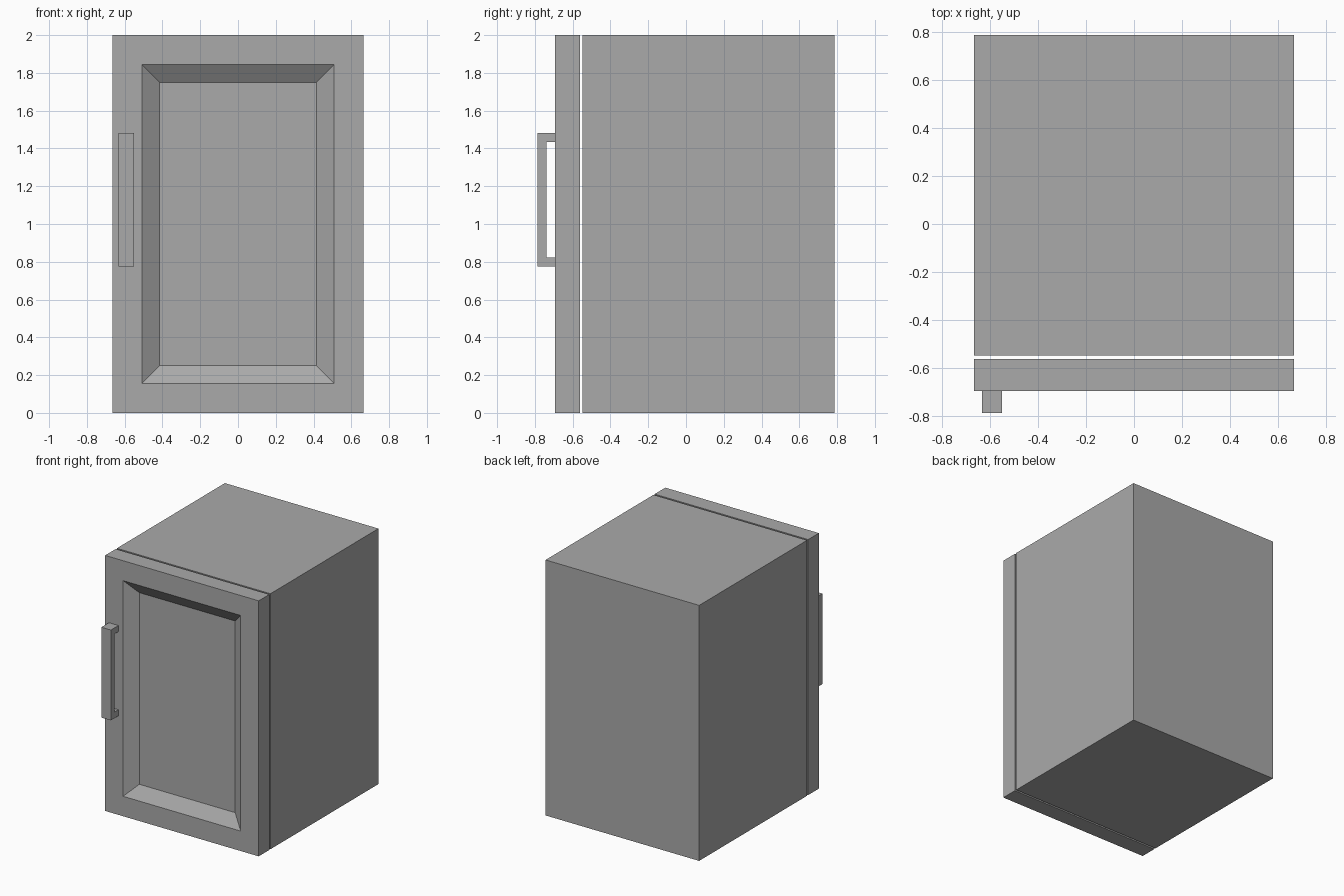
import bpy
import bmesh

if "Cube" in bpy.data.objects:
    bpy.data.objects.remove(bpy.data.objects["Cube"])

grey = bpy.data.materials.new("grey")
grey.diffuse_color = (0.4, 0.4, 0.4, 1)
grey.use_nodes = True
grey.node_tree.nodes["Principled BSDF"].inputs["Base Color"].default_value = grey.diffuse_color


def make_object(name, bm):
    bmesh.ops.recalc_face_normals(bm, faces=bm.faces)
    mesh = bpy.data.meshes.new(name)
    bm.to_mesh(mesh)
    bm.free()
    mesh.materials.append(grey)
    obj = bpy.data.objects.new(name, mesh)
    bpy.context.collection.objects.link(obj)
    return obj


def box(x0, x1, y0, y1, z0, z1):
    bm = bmesh.new()
    bmesh.ops.create_cube(bm, size=1)
    for v in bm.verts:
        v.co = (x1 if v.co.x > 0 else x0,
                y1 if v.co.y > 0 else y0,
                z1 if v.co.z > 0 else z0)
    return bm


HALF_W = 0.665
DOOR_FRONT = -0.694

# Cabinet body
make_object("cabinet", box(-HALF_W, HALF_W, -0.548, 0.787, 0, 2))

# Door with a sloped recessed panel
bm = box(-HALF_W, HALF_W, DOOR_FRONT, -0.562, 0, 2)
bm.normal_update()
panel = min(bm.faces, key=lambda f: f.calc_center_median().y)
for thickness, depth in ((0.156, 0), (0.094, -0.066)):
    bmesh.ops.inset_region(bm, faces=[panel], thickness=thickness,
                           depth=depth, use_even_offset=True)
make_object("door", bm)

# Handle: a squared C profile extruded across its width
X0, X1 = -0.632, -0.55
Z0, Z1 = 0.775, 1.482
FRONT, GRIP, BAR = -0.787, -0.739, 0.048
profile = [(DOOR_FRONT, Z0), (FRONT, Z0), (FRONT, Z1), (DOOR_FRONT, Z1),
           (DOOR_FRONT, Z1 - BAR), (GRIP, Z1 - BAR),
           (GRIP, Z0 + BAR), (DOOR_FRONT, Z0 + BAR)]
bm = bmesh.new()
face = bm.faces.new([bm.verts.new((X0, y, z)) for y, z in profile])
side = bmesh.ops.extrude_face_region(bm, geom=[face], use_keep_orig=True)
for v in side["geom"]:
    if isinstance(v, bmesh.types.BMVert):
        v.co.x = X1
make_object("door_handle", bm)
